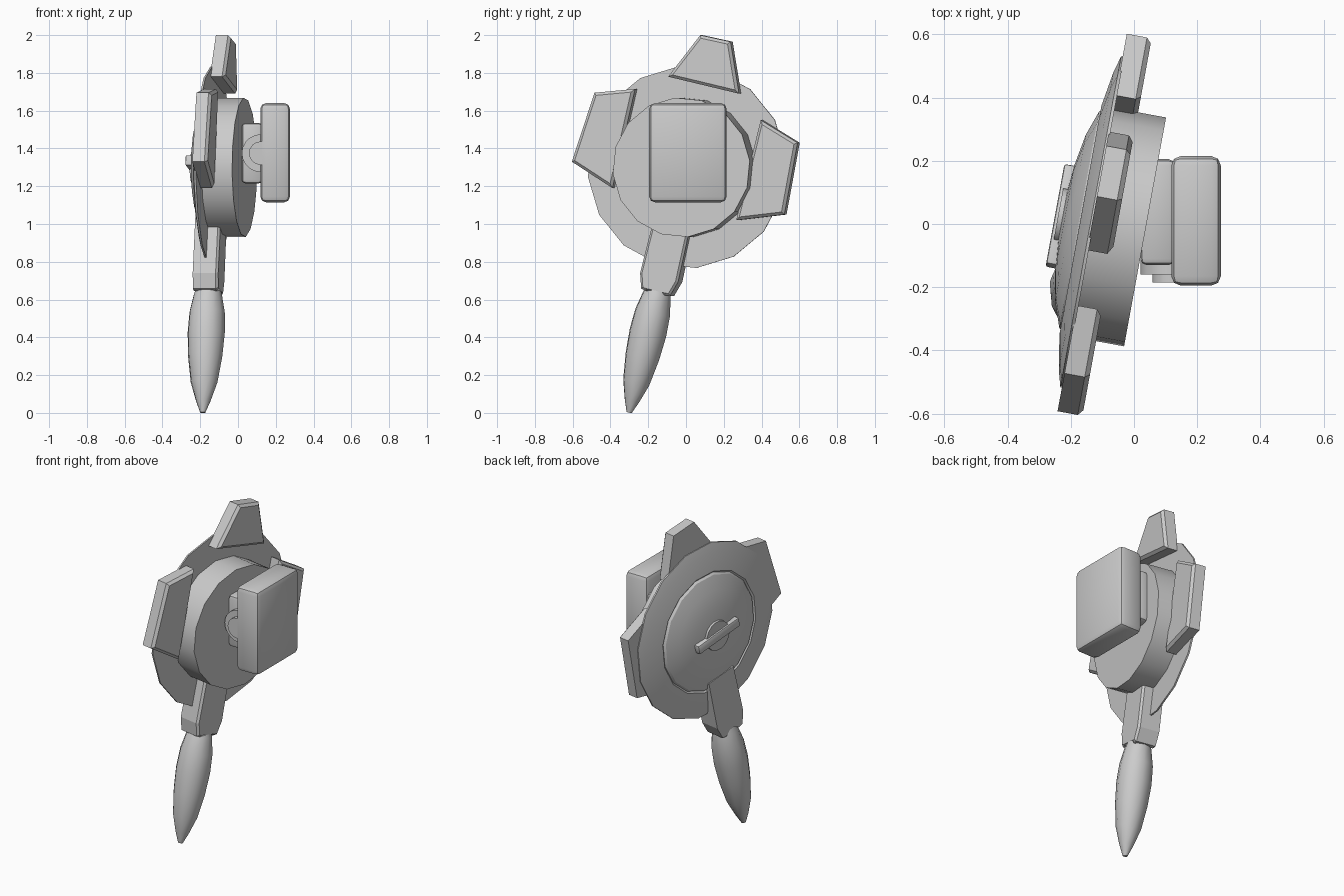
import bpy, bmesh
from math import sin, cos, pi, radians
from mathutils import Matrix, Vector

if "Cube" in bpy.data.objects:
    bpy.data.objects.remove(bpy.data.objects["Cube"])

grey = bpy.data.materials.new("plain_grey")
grey.use_nodes = True
GREY = (0.6, 0.6, 0.6, 1)
grey.diffuse_color = GREY
grey.node_tree.nodes["Principled BSDF"].inputs["Base Color"].default_value = GREY

# Disc frame: local x runs along the face, y is up, z is the face normal
TILT, ROLL = radians(10.4), radians(-13.5)
along = Vector((sin(TILT), cos(TILT), 0))
normal = Vector((cos(TILT), -sin(TILT), 0))
CENTRE = Vector((0.035, -0.025, 1.3))
FACE = Matrix((along, Vector((0, 0, 1)), normal)).transposed().to_4x4()
FACE.translation = CENTRE
ROLLED = FACE @ Matrix.Rotation(ROLL, 4, 'Z')


def finish(name, bm, frame=Matrix(), smooth=None):
    bmesh.ops.recalc_face_normals(bm, faces=bm.faces)
    mesh = bpy.data.meshes.new(name)
    bm.to_mesh(mesh)
    bm.free()
    mesh.materials.append(grey)
    ob = bpy.data.objects.new(name, mesh)
    ob.matrix_world = frame
    bpy.context.collection.objects.link(ob)
    if smooth:
        bpy.ops.object.select_all(action='DESELECT')
        ob.select_set(True)
        bpy.context.view_layer.objects.active = ob
        bpy.ops.object.shade_smooth_by_angle(angle=radians(smooth))
    return ob


def lathe(name, profile, sides, frame, phase=0.0, smooth=30):
    """Revolve (radius, height) points about local z and cap both ends."""
    bm = bmesh.new()
    rings = []
    for r, h in profile:
        rings.append([bm.verts.new((r * cos(phase + 2 * pi * i / sides),
                                    r * sin(phase + 2 * pi * i / sides), h))
                      for i in range(sides)])
    for a, b in zip(rings, rings[1:]):
        for i in range(sides):
            j = (i + 1) % sides
            bm.faces.new((a[i], a[j], b[j], b[i]))
    bm.faces.new(rings[0])
    bm.faces.new(rings[-1])
    return finish(name, bm, frame, smooth)


def prism(name, outline, low, high, frame, chamfer=0.0):
    """Extrude an outline along local z, chamfering the upper edge."""
    bm = bmesh.new()
    rings = [[bm.verts.new((x, y, h)) for x, y in outline] for h in (low, high)]
    n = len(outline)
    bm.faces.new(rings[0])
    top = bm.faces.new(rings[1])
    for i in range(n):
        j = (i + 1) % n
        bm.faces.new((rings[0][i], rings[0][j], rings[1][j], rings[1][i]))
    if chamfer:
        bmesh.ops.bevel(bm, geom=list(top.edges), offset=chamfer, segments=1,
                        affect='EDGES', profile=0.5)
    return finish(name, bm, frame)


def box(name, lo, hi, chamfer=0.0, frame=Matrix()):
    bm = bmesh.new()
    bmesh.ops.create_cube(bm, size=1)
    for v in bm.verts:
        v.co = Vector([l + (c + 0.5) * (h - l) for l, h, c in zip(lo, hi, v.co)])
    if chamfer:
        bmesh.ops.bevel(bm, geom=list(bm.edges), offset=chamfer, segments=2,
                        affect='EDGES', profile=0.5)
    return finish(name, bm, frame, 35 if chamfer else None)


# Drum and the wide domed disc behind it
phase = radians(-84.5)
lathe("drum", [(0.37, 0), (0.37, -0.18)], 16, FACE, phase)
lathe("domed_disc", [(0.535, -0.165), (0.535, -0.175), (0.48, -0.19), (0.37, -0.208),
                     (0.36, -0.2), (0.35, -0.212), (0.27, -0.24), (0.17, -0.258),
                     (0.08, -0.266), (0.01, -0.268)], 16, FACE, phase)

# Turn knob and its cross bar on the back
lathe("back_knob", [(0.09, -0.25), (0.09, -0.28)], 16, ROLLED)
box("back_bar", (-0.165, -0.028, -0.29), (0.165, 0.028, -0.24), 0.008, ROLLED)

# Three trapezoid tabs around the rim, given as side-on (y, z) corners
TABS = {
    "top_tab": [(0.08, 2.0), (0.24, 1.965), (0.285, 1.69), (-0.09, 1.78)],
    "front_tab": [(-0.48, 1.695), (-0.265, 1.715), (-0.385, 1.19), (-0.60, 1.33)],
    "rear_tab": [(0.40, 1.55), (0.595, 1.43), (0.525, 1.05), (0.27, 1.02)],
}
for name, corners in TABS.items():
    outline = [((y - CENTRE.y - 0.13 * sin(TILT)) / cos(TILT), z - CENTRE.z)
               for y, z in corners]
    prism(name, outline, -0.17, -0.09, FACE, 0.015)

# Handle bracket below the disc
half = [(0.1, -0.29), (0.105, -0.6), (0.08, -0.68), (0.05, -0.685), (0.02, -0.66)]
bracket = half + [(-x, y) for x, y in reversed(half)]
prism("handle_bracket", bracket, -0.235, -0.1, ROLLED, 0.012)

# Spindle grip, its axis pointing down the handle
grip_frame = ROLLED @ Matrix.Translation((0, -0.63, -0.168)) @ Matrix.Rotation(pi / 2, 4, 'X')
lathe("grip", [(0.055, 0), (0.075, 0.06), (0.095, 0.16), (0.1, 0.27), (0.092, 0.4),
               (0.072, 0.54), (0.04, 0.64), (0.014, 0.705)], 12, grip_frame, smooth=50)

# Square pad on a hinged mount
box("pad", (0.118, -0.195, 1.115), (0.275, 0.215, 1.64), 0.03)
box("mount_block", (0.02, -0.13, 1.215), (0.13, 0.205, 1.535), 0.02)
hinge = Matrix.Translation((0.12, 0, 1.375)) @ Matrix.Rotation(pi / 2, 4, 'X')
lathe("hinge_barrel", [(0.1, -0.18), (0.1, 0.16)], 20, hinge)
lathe("hinge_pin", [(0.062, -0.19), (0.062, 0.185)], 16, hinge)
